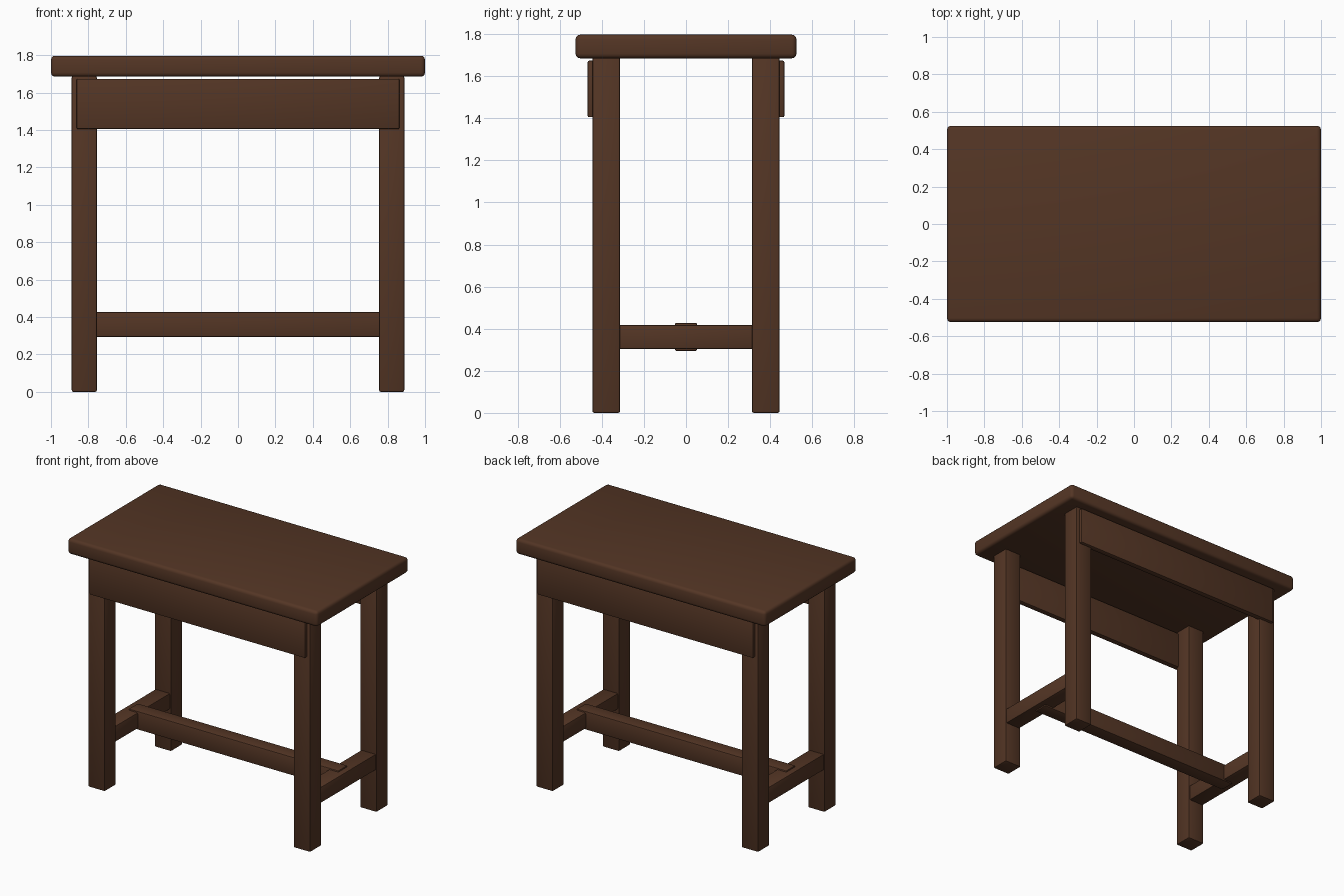
import bpy
import math
from mathutils import Vector

cube = bpy.data.objects.get("Cube")
if cube:
    bpy.data.objects.remove(cube, do_unlink=True)

# Single dark wood colour
wood = bpy.data.materials.new("dark_brown_wood")
wood.use_nodes = True
colour = (0.088, 0.036, 0.018, 1)
wood.diffuse_color = colour
wood.node_tree.nodes["Principled BSDF"].inputs["Base Color"].default_value = colour


def board(name, low, high, bevel, segments=2):
    """Rounded wooden board spanning two opposite corners."""
    low, high = Vector(low), Vector(high)
    bpy.ops.mesh.primitive_cube_add(size=1, location=(low + high) / 2)
    obj = bpy.context.object
    obj.name = obj.data.name = name
    obj.scale = high - low
    bpy.ops.object.transform_apply(location=False, rotation=False, scale=True)
    mod = obj.modifiers.new("rounded_edges", 'BEVEL')
    mod.width = bevel
    mod.segments = segments
    bpy.ops.object.modifier_apply(modifier=mod.name)
    bpy.ops.object.shade_smooth_by_angle(angle=math.radians(35))
    obj.data.materials.append(wood)
    return obj


def mirrored_board(name, x, y, z, bevel, sx=1, sy=1):
    """Board given as ranges, flipped to the chosen side."""
    xs = sorted(sx * v for v in x)
    ys = sorted(sy * v for v in y)
    return board(name, (xs[0], ys[0], z[0]), (xs[1], ys[1], z[1]), bevel)


# Table top
board("table_top", (-1, -0.525, 1.685), (1, 0.525, 1.797), 0.022, 3)

# Legs and the side stretchers that join them
for side, sx in (("left", 1), ("right", -1)):
    for end, sy in (("front", -1), ("back", 1)):
        mirrored_board(f"{end}_{side}_leg", (0.755, 0.889), (0.313, 0.445),
                       (0, 1.69), 0.009, sx, sy)
    mirrored_board(f"{side}_side_stretcher", (0.765, 0.882), (-0.32, 0.32),
                   (0.304, 0.418), 0.007, sx)

# Aprons overlapping the outer faces of the legs
for end, sy in (("front", -1), ("back", 1)):
    mirrored_board(f"{end}_apron", (-0.863, 0.863), (0.425, 0.467),
                   (1.405, 1.674), 0.007, 1, sy)

# Long centre stretcher
board("centre_stretcher", (-0.84, -0.053, 0.294), (0.84, 0.053, 0.428), 0.009)
